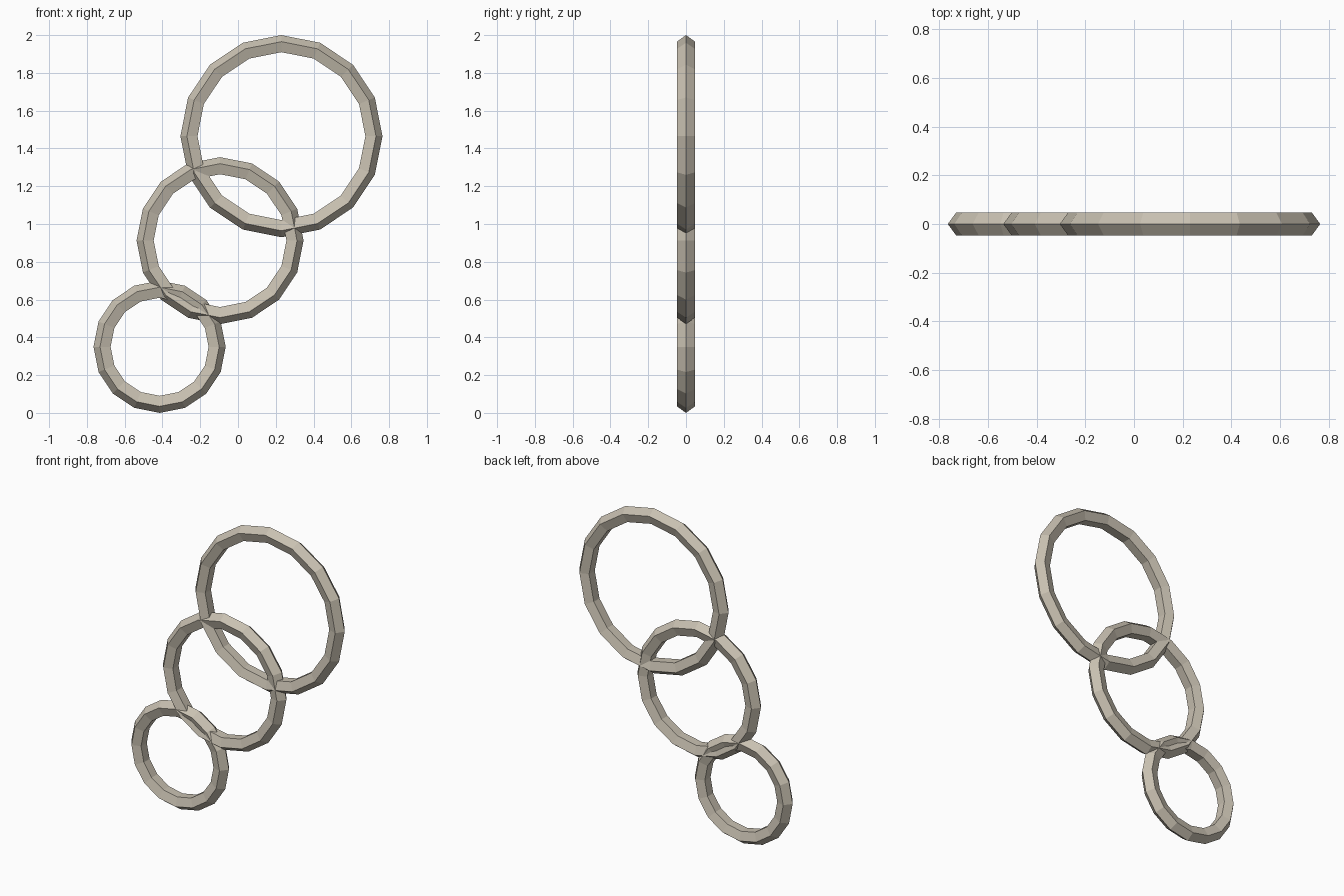
import bpy
import math

if "Cube" in bpy.data.objects:
    bpy.data.objects.remove(bpy.data.objects["Cube"])

# one warm stone-grey colour for everything
mat = bpy.data.materials.new("warm_grey")
mat.diffuse_color = (0.58, 0.53, 0.44, 1.0)
mat.use_nodes = True
mat.node_tree.nodes["Principled BSDF"].inputs["Base Color"].default_value = mat.diffuse_color


def ring(name, x, z, radius):
    """Upright low-poly ring: 16 segments, five-sided section with an outer ridge."""
    bpy.ops.mesh.primitive_torus_add(
        major_segments=16, minor_segments=5,
        major_radius=radius, minor_radius=0.05,
        location=(x, 0, z), rotation=(math.pi / 2, 0, 0))
    ob = bpy.context.object
    ob.name = name
    ob.data.materials.append(mat)
    ob.data.shade_flat()


# chain of three interlocking rings, bottom to top
ring("small_ring", -0.415, 0.35, 0.30)
ring("middle_ring", -0.095, 0.912, 0.392)
ring("large_ring", 0.23, 1.465, 0.485)
